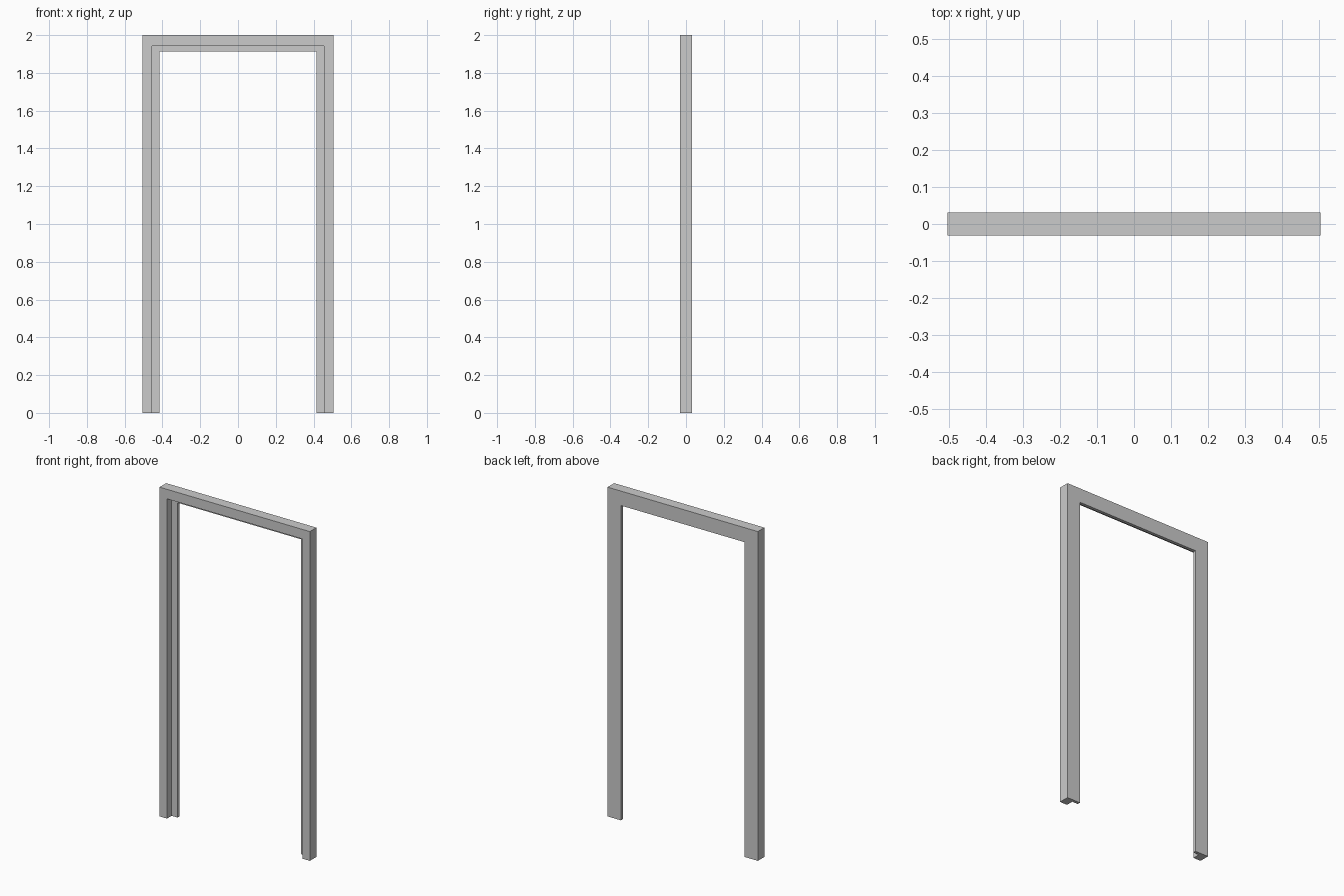
import bpy, bmesh

if "Cube" in bpy.data.objects:
    bpy.data.objects.remove(bpy.data.objects["Cube"])

HALF_W, HEIGHT, HALF_D = 0.505, 2.0, 0.0317
STEP_Y = 0.013  # front face of the door stop

# Rebated cross-section: (half width, height, y) for each corner
profile = [
    (HALF_W, HEIGHT, -HALF_D),
    (0.455, 1.942, -HALF_D),
    (0.455, 1.942, STEP_Y),
    (0.4155, 1.912, STEP_Y),
    (0.4155, 1.912, HALF_D),
    (HALF_W, HEIGHT, HALF_D),
]

# Sweep the section up one jamb, across the head and down the other jamb
bm = bmesh.new()
stations = [(-1, 0), (-1, 1), (1, 1), (1, 0)]
rings = [[bm.verts.new((sx * w, y, sz * h)) for w, h, y in profile]
         for sx, sz in stations]
n = len(profile)
for a, b in zip(rings, rings[1:]):
    for i in range(n):
        j = (i + 1) % n
        bm.faces.new((a[i], a[j], b[j], b[i]))

# Feet of the jambs
bm.faces.new(rings[0])
bm.faces.new(rings[-1])
bmesh.ops.recalc_face_normals(bm, faces=bm.faces)

mesh = bpy.data.meshes.new("door_frame")
bm.to_mesh(mesh)
bm.free()
bpy.context.collection.objects.link(bpy.data.objects.new("door_frame", mesh))
